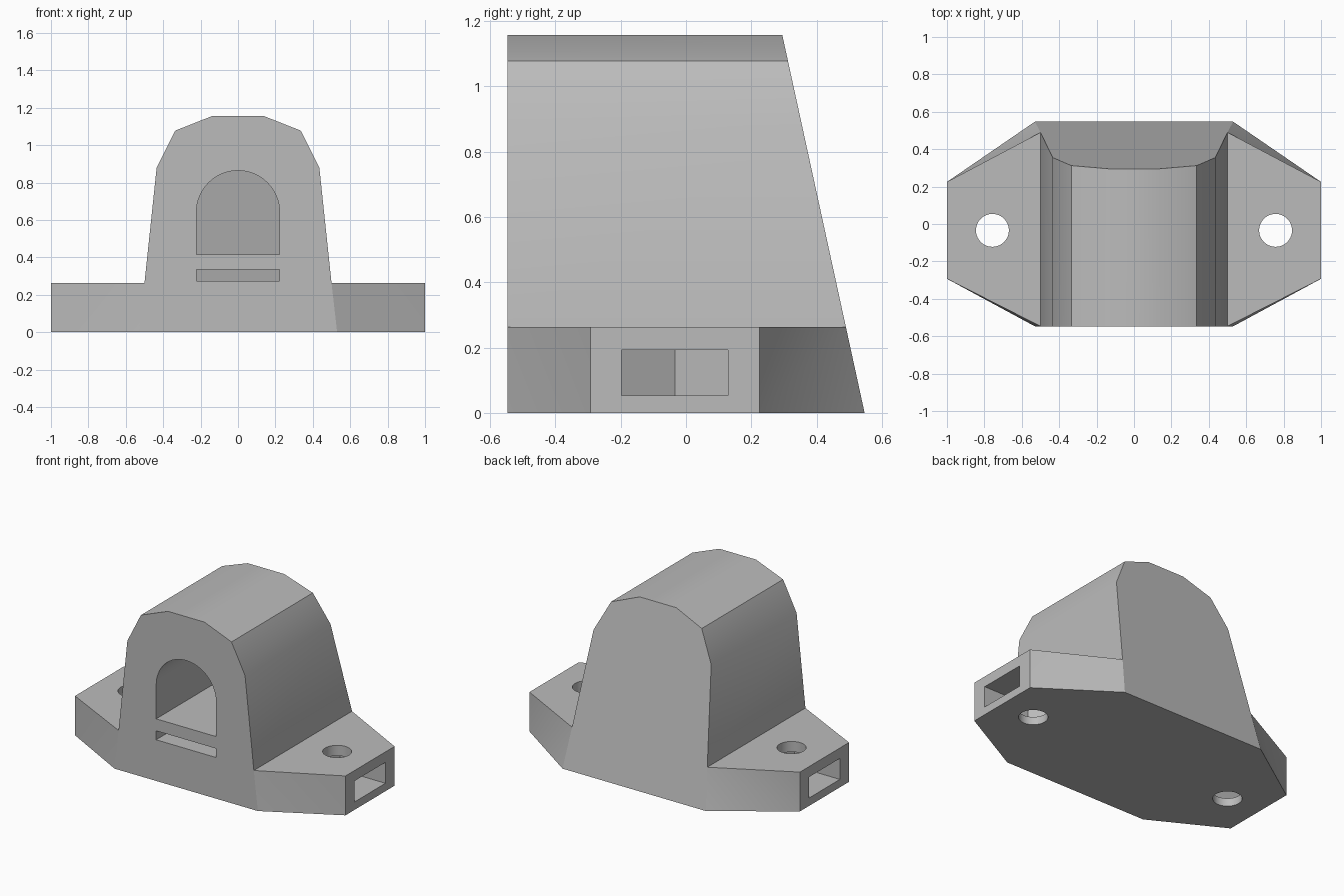
import bpy, bmesh, math

cube = bpy.data.objects.get("Cube")
if cube:
    bpy.data.objects.remove(cube, do_unlink=True)

FRONT, HEIGHT, BASE = -0.547, 1.157, 0.263
HOLE_X, HOLE_Y = 0.757, -0.034


def back_y(z):
    """Sloping rear plane."""
    return 0.547 - 0.252 * z / HEIGHT


grey = bpy.data.materials.new("plain grey")
grey.use_nodes = True
grey.diffuse_color = (0.5, 0.5, 0.5, 1)
grey.node_tree.nodes["Principled BSDF"].inputs["Base Color"].default_value = (0.5, 0.5, 0.5, 1)


def finish(bm, name):
    bmesh.ops.recalc_face_normals(bm, faces=bm.faces)
    mesh = bpy.data.meshes.new(name)
    bm.to_mesh(mesh)
    bm.free()
    obj = bpy.data.objects.new(name, mesh)
    bpy.context.collection.objects.link(obj)
    mesh.materials.append(grey)
    return obj


def loft(name, ring_a, ring_b):
    """Closed solid between two matching rings."""
    bm = bmesh.new()
    a = [bm.verts.new(p) for p in ring_a]
    b = [bm.verts.new(p) for p in ring_b]
    bm.faces.new(a)
    bm.faces.new(b)
    for i in range(len(a)):
        j = (i + 1) % len(a)
        bm.faces.new((a[i], a[j], b[j], b[i]))
    return finish(bm, name)


# Housing with two tapered mounting flanges
right = [(0.53, 0), (0.5, BASE), (0.435, 0.88), (0.335, 1.078), (0.135, HEIGHT)]
profile = right + [(-x, z) for x, z in reversed(right)]
bm = bmesh.new()
front = [bm.verts.new((x, FRONT, z)) for x, z in profile]
back = [bm.verts.new((x, back_y(z), z)) for x, z in profile]
bm.faces.new(front)
bm.faces.new(back)
for i in range(1, 8):
    bm.faces.new((front[i], front[i + 1], back[i + 1], back[i]))
floor = []
for side, low, top in ((1, 0, 1), (-1, 9, 8)):
    f0, f1, b0, b1 = [bm.verts.new((side, y, z)) for y in (-0.293, 0.225) for z in (0, BASE)]
    bm.faces.new((front[top], f1, b1, back[top]))
    bm.faces.new((f0, f1, b1, b0))
    for body, c0, c1 in ((front, f0, f1), (back, b0, b1)):
        bm.faces.new((body[low], c0, body[top]))
        bm.faces.new((c0, c1, body[top]))
    ends = [front[low], f0, b0, back[low]]
    floor += ends if side > 0 else ends[::-1]
bm.faces.new(floor)
housing = finish(bm, "housing")

cutters = []


def pocket(name, outline):
    """Front recess whose end wall runs parallel to the rear slope."""
    cutters.append(loft(name, [(x, FRONT - 0.1, z) for x, z in outline],
                        [(x, back_y(z) - 0.07, z) for x, z in outline]))


# Arched window and slot below it
R = 0.222
arch = [(R * math.cos(math.pi * i / 32), 0.642 + R * math.sin(math.pi * i / 32)) for i in range(33)]
pocket("window_cutter", [(-R, 0.415), (R, 0.415)] + arch)
pocket("slot_cutter", [(-R, 0.275), (R, 0.275), (R, 0.335), (-R, 0.335)])

# Bolt holes and side-loading hexagonal nut pockets
for side in (1, -1):
    hole = [(side * HOLE_X + 0.088 * math.cos(math.tau * i / 48),
             HOLE_Y + 0.088 * math.sin(math.tau * i / 48)) for i in range(48)]
    half = 0.163
    tip = half * 2 / math.sqrt(3)
    nut = [(side * x, HOLE_Y + y) for x, y in (
        (1.1, -half), (1.1, half), (HOLE_X - tip / 2, half),
        (HOLE_X - tip, 0), (HOLE_X - tip / 2, -half))]
    for name, ring, low, top in (("bolt_hole_cutter", hole, -0.1, 0.4),
                                 ("nut_pocket_cutter", nut, 0.053, 0.193)):
        cutters.append(loft(name, [(x, y, low) for x, y in ring], [(x, y, top) for x, y in ring]))

# Cut the openings
for cutter in cutters:
    mod = housing.modifiers.new(cutter.name, "BOOLEAN")
    mod.operation = "DIFFERENCE"
    mod.solver = "EXACT"
    mod.object = cutter
    cutter.hide_render = True
bpy.context.view_layer.update()
result = bpy.data.meshes.new_from_object(
    housing.evaluated_get(bpy.context.evaluated_depsgraph_get()))
housing.modifiers.clear()
housing.data = result
for cutter in cutters:
    bpy.data.objects.remove(cutter, do_unlink=True)

bpy.ops.object.select_all(action="DESELECT")
housing.select_set(True)
bpy.context.view_layer.objects.active = housing
bpy.ops.object.shade_smooth_by_angle(angle=math.radians(25))
